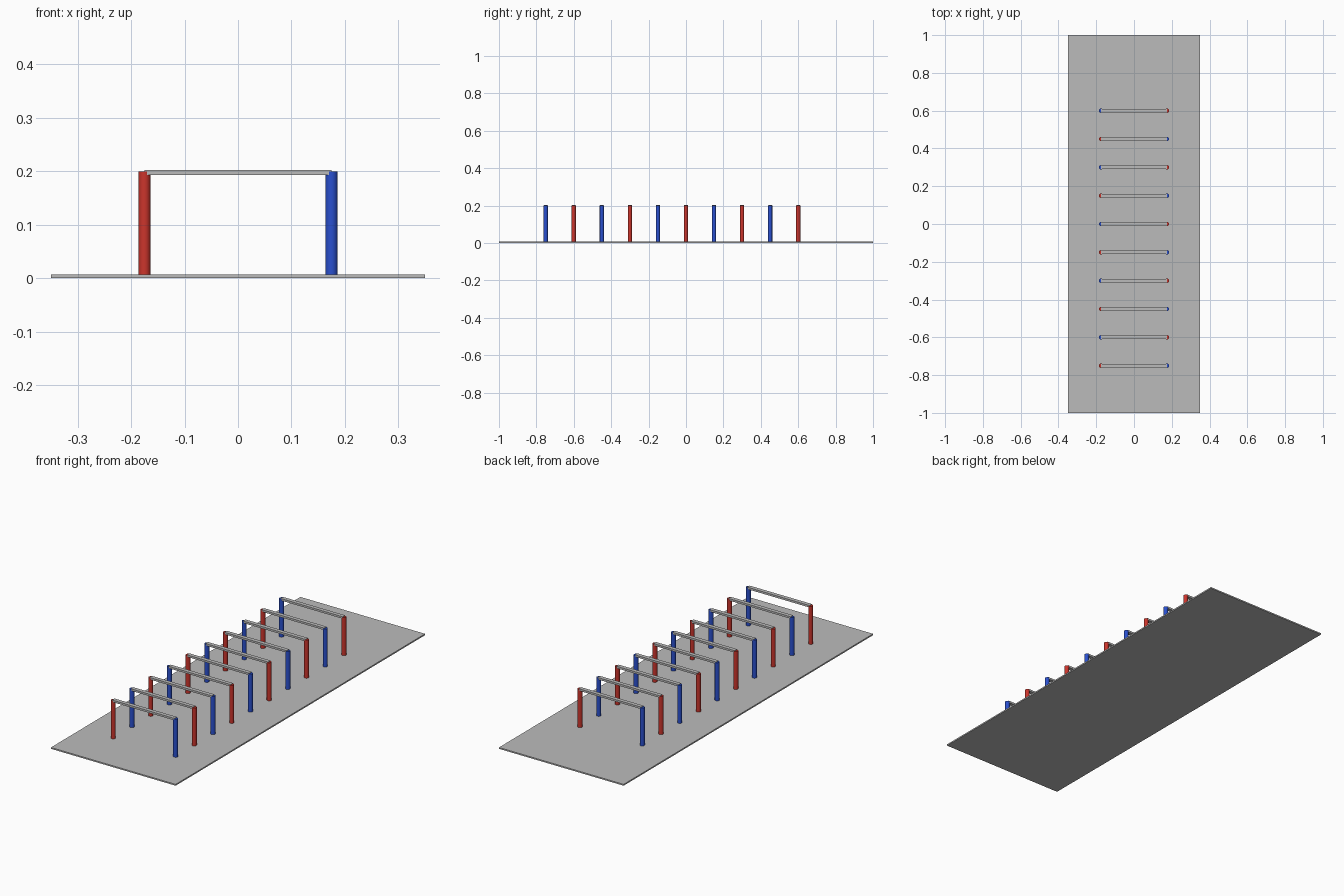
import bpy

if "Cube" in bpy.data.objects:
    bpy.data.objects.remove(bpy.data.objects["Cube"])

def material(name, rgb):
    m = bpy.data.materials.new(name)
    m.diffuse_color = (*rgb, 1.0)
    m.use_nodes = True
    m.node_tree.nodes["Principled BSDF"].inputs["Base Color"].default_value = m.diffuse_color
    return m

GREY = material("grey", (0.50, 0.50, 0.50))
RED = material("red", (0.60, 0.035, 0.025))
BLUE = material("blue", (0.023, 0.08, 0.62))

BASE_TOP = 0.007
POST_TOP = 0.2
POST_X = 0.175

def box(name, center, size, mat):
    bpy.ops.mesh.primitive_cube_add(size=1, location=center)
    ob = bpy.context.object
    ob.name = name
    ob.scale = size
    bpy.ops.object.transform_apply(location=False, rotation=False, scale=True)
    ob.data.materials.append(mat)

def post(name, x, y, mat):
    bpy.ops.mesh.primitive_cylinder_add(
        vertices=24, radius=0.0112, depth=POST_TOP - BASE_TOP + 0.002,
        location=(x, y, (POST_TOP + BASE_TOP - 0.002) / 2))
    ob = bpy.context.object
    ob.name = name
    ob.data.materials.append(mat)
    bpy.ops.object.shade_smooth_by_angle()

# ground plate
box("base_plate", (0, 0, BASE_TOP / 2), (0.7, 2.0, BASE_TOP), GREY)

# row of hurdles with alternating post colours
for i in range(10):
    y = -0.75 + 0.15 * i
    left, right = (RED, BLUE) if i % 2 == 0 else (BLUE, RED)
    post(f"left_post_{i + 1}", -POST_X, y, left)
    post(f"right_post_{i + 1}", POST_X, y, right)
    box(f"crossbar_{i + 1}", (0, y, 0.198), (2 * POST_X, 0.02, 0.01), GREY)
